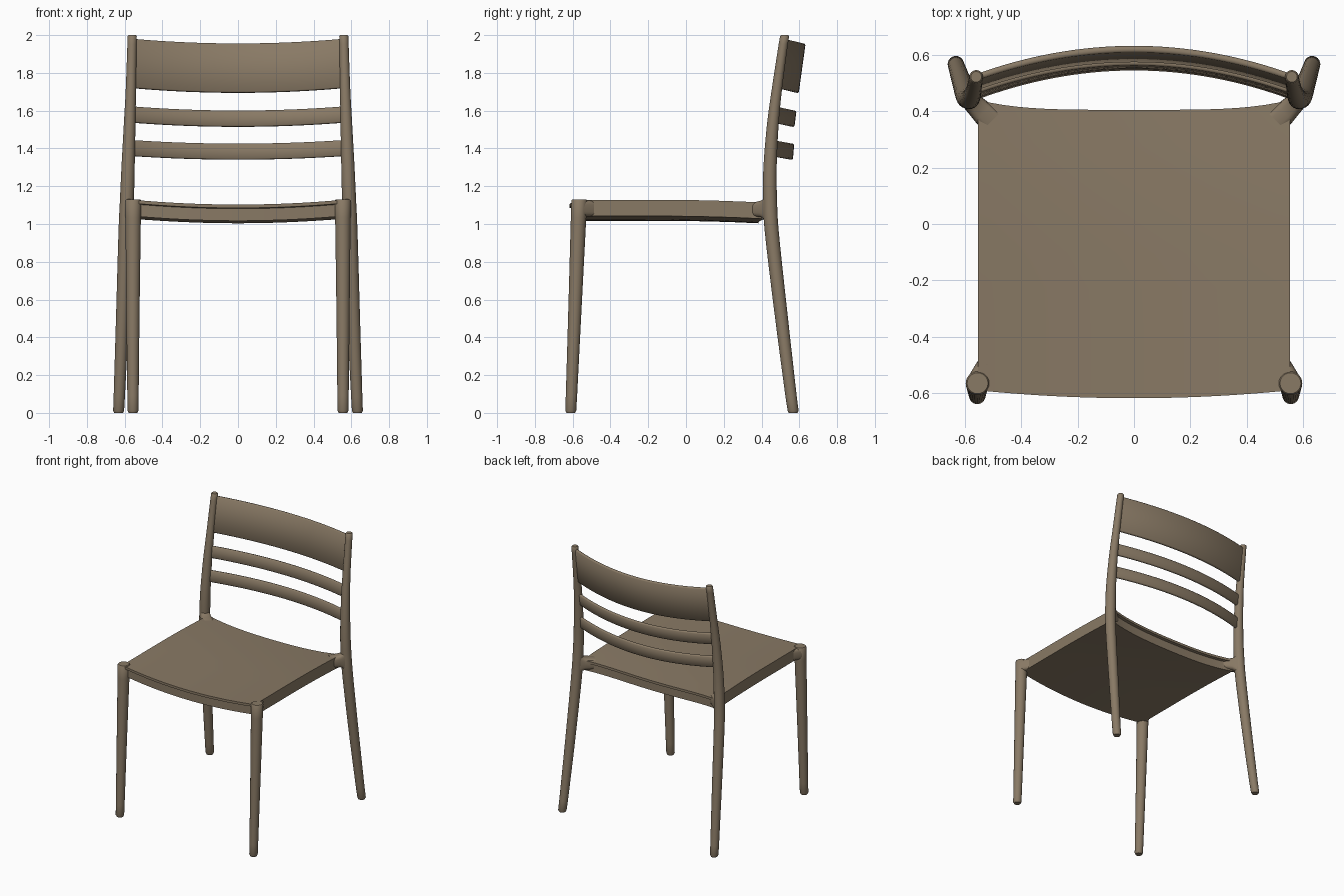
import bpy, bmesh, math
from mathutils import Vector

if "Cube" in bpy.data.objects:
    bpy.data.objects.remove(bpy.data.objects["Cube"])

mat = bpy.data.materials.new("taupe plastic")
mat.diffuse_color = (0.25, 0.193, 0.13, 1)
mat.use_nodes = True
mat.node_tree.nodes["Principled BSDF"].inputs["Base Color"].default_value = mat.diffuse_color


def loft(name, rings, mirror=False, angle=35):
    """Skin closed rings of points and cap both ends."""
    bm = bmesh.new()
    vr = [[bm.verts.new(p) for p in r] for r in rings]
    n = len(vr[0])
    for a, b in zip(vr, vr[1:]):
        for i in range(n):
            j = (i + 1) % n
            bm.faces.new((a[i], a[j], b[j], b[i]))
    bm.faces.new(vr[0])
    bm.faces.new(vr[-1])
    bmesh.ops.recalc_face_normals(bm, faces=bm.faces)
    me = bpy.data.meshes.new(name)
    bm.to_mesh(me)
    bm.free()
    me.materials.append(mat)
    me.shade_smooth()
    me.set_sharp_from_angle(angle=math.radians(angle))
    ob = bpy.data.objects.new(name, me)
    bpy.context.collection.objects.link(ob)
    if mirror:
        ob.modifiers.new("mirror", 'MIRROR').use_mirror_merge = False
    return ob


def spline(keys, steps=6):
    """Catmull-Rom interpolation through tuples."""
    k = [Vector(p) for p in keys]
    k = [k[0] * 2 - k[1]] + k + [k[-1] * 2 - k[-2]]
    out = []
    for i in range(1, len(k) - 2):
        a, b, c, d = k[i - 1:i + 3]
        for s in range(steps):
            t = s / steps
            out.append(0.5 * (2 * b + (c - a) * t + (2 * a - 5 * b + 4 * c - d) * t * t
                              + (3 * b - a - 3 * c + d) * t ** 3))
    return out + [k[-2]]


def upright(name, keys):
    """Round post; keys are (x, y, z, radius) from the floor up, ends slightly rounded."""
    pts = [Vector(p) for p in keys]
    pts = spline(pts)
    lo, hi = pts[0].copy(), pts[-1].copy()
    pts[0].z += 0.012
    pts[-1].z -= 0.006
    lo.w -= 0.006
    hi.w -= 0.005
    rings = []
    for x, y, z, r in [lo] + pts + [hi]:
        rings.append([(x + r * math.cos(t), y + r * math.sin(t), z)
                      for t in (2 * math.pi * i / 24 for i in range(24))])
    loft(name, rings, True, 50)


# Legs and back posts
upright("front_leg", [(0.556, -0.610, 0, 0.029), (0.556, -0.588, 0.55, 0.035),
                      (0.555, -0.565, 1.13, 0.042)])
upright("back_leg_and_post", [
    (0.632, 0.567, 0, 0.029), (0.612, 0.506, 0.5, 0.034), (0.596, 0.455, 0.95, 0.037),
    (0.588, 0.445, 1.13, 0.037), (0.582, 0.445, 1.3, 0.035), (0.574, 0.459, 1.52, 0.031),
    (0.567, 0.482, 1.72, 0.027), (0.560, 0.522, 2.0, 0.024)])


# Seat: dished slab with a thin overhanging lip front and back
def seat_ring(x):
    u = abs(x) / 0.553
    yf = -0.618 + 0.028 * u * u
    yb = 0.405 + 0.035 * u ** 4

    def top(y):
        return 1.128 - 0.025 * (1 - u * u) - 0.014 * max(0, (y + 0.15) / 0.55) ** 2

    def row(a, b, dz):
        return [(x, a + (b - a) * i / 8, top(a + (b - a) * i / 8) + dz) for i in range(9)]

    f, b = yf + 0.022, yb - 0.022
    return (row(yf, yb, 0) + [(x, yb, top(yb) - 0.018), (x, b, top(b) - 0.022)]
            + row(b, f, -0.086) + [(x, f, top(f) - 0.022), (x, yf, top(yf) - 0.018)])


loft("seat", [seat_ring(-0.553 + 1.106 * i / 24) for i in range(25)])


# Flared joints between seat and posts
def joint(name, start, end, sections):
    a, b = Vector(start), Vector(end)
    d = (b - a).normalized()
    side = Vector((-d.y, d.x, 0))
    rings = []
    for t, w, h in sections:
        c = a.lerp(b, t)
        ring = []
        for i in range(24):
            q = 2 * math.pi * i / 24
            cs, sn = math.cos(q), math.sin(q)
            ring.append(c + side * (w * math.copysign(abs(cs) ** 0.6, cs))
                        + Vector((0, 0, h * math.copysign(abs(sn) ** 0.6, sn))))
        rings.append(ring)
    loft(name, rings, True, 50)


joint("back_seat_joint", (0.505, 0.365, 1.076), (0.590, 0.447, 1.083),
      [(0, 0.045, 0.038), (0.35, 0.042, 0.042), (0.6, 0.038, 0.046),
       (0.75, 0.036, 0.056), (0.88, 0.034, 0.075), (1, 0.032, 0.1)])
joint("front_seat_joint", (0.530, -0.495, 1.083), (0.553, -0.560, 1.083),
      [(0, 0.026, 0.043), (0.4, 0.032, 0.043), (1, 0.04, 0.043)])


# Backrest slats: bowed backwards, tilted with the posts
def slat(name, y0, z0, y1, z1, sag, dip, thick):
    """(y0, z0) and (y1, z1) are the lower and upper edges at the posts."""
    up = Vector((0, y1 - y0, z1 - z0)).normalized()
    out = Vector((0, up.z, -up.y)) * (thick / 2)
    e = 0.006
    rings = []
    for i in range(33):
        x = -0.562 + 1.124 * i / 32
        k = 1 - (x / 0.562) ** 2
        lo = Vector((x, y0 + sag * k, z0 - dip * k))
        hi = Vector((x, y1 + sag * k, z1 - dip * k))
        rings.append([lo - out * 0.5, lo + up * e - out, hi - up * e - out, hi - out * 0.5,
                      hi + out * 0.5, hi - up * e + out, lo + up * e + out, lo + out * 0.5])
    loft(name, rings, False, 50)


slat("top_slat", 0.484, 1.72, 0.520, 1.98, 0.101, 0.025, 0.024)
slat("middle_slat", 0.461, 1.537, 0.472, 1.622, 0.102, 0.022, 0.022)
slat("lower_slat", 0.450, 1.360, 0.457, 1.444, 0.105, 0.019, 0.022)
